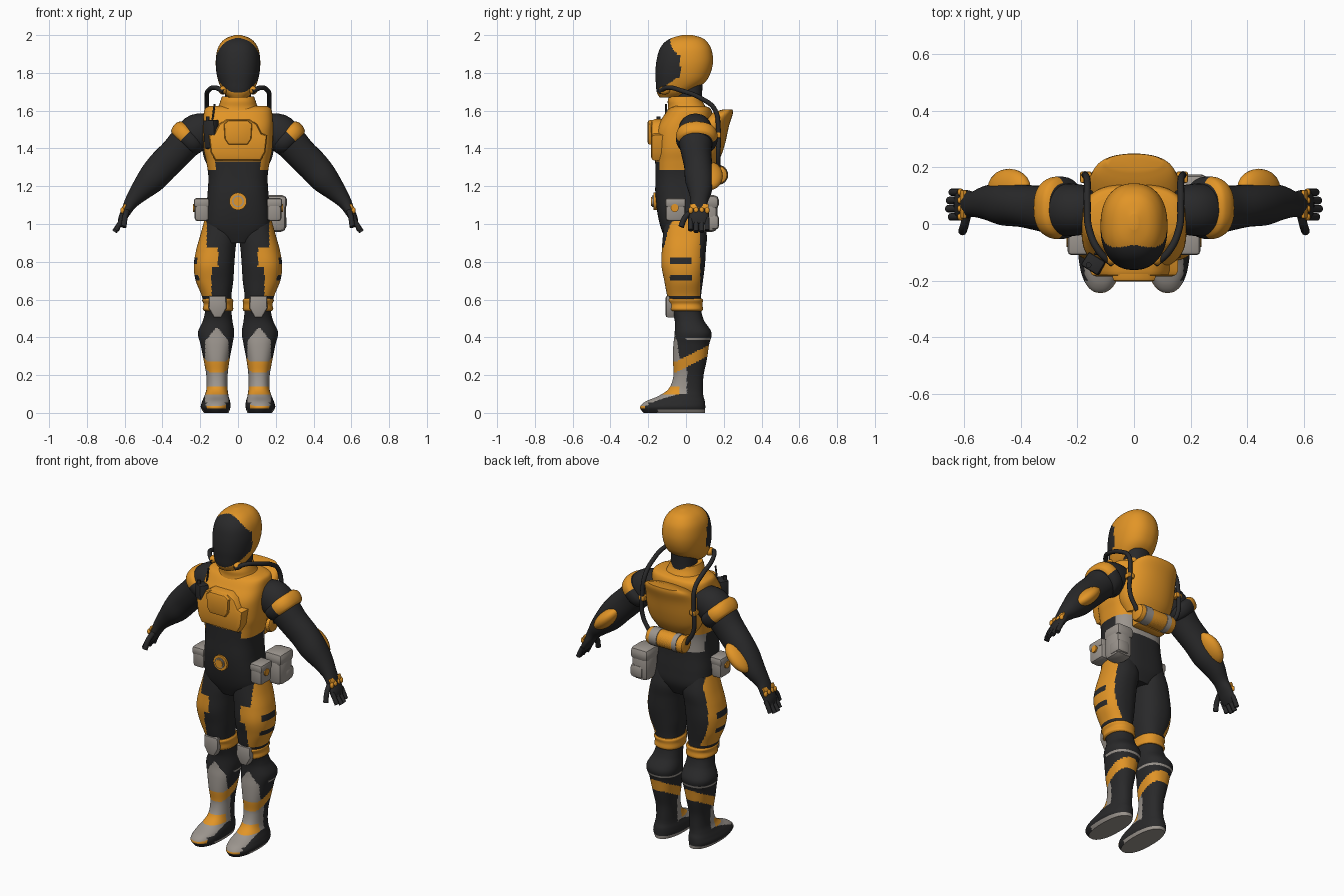
import bpy, bmesh, math
from mathutils import Matrix, Vector, Euler

if "Cube" in bpy.data.objects:
    bpy.data.objects.remove(bpy.data.objects["Cube"])

YEL, BLK, GRY = 0, 1, 2
mats = []
for nm, col in (("amber armour", (0.76, 0.30, 0.020)), ("charcoal cloth", (0.022, 0.022, 0.023)),
                ("warm grey", (0.33, 0.30, 0.27))):
    m = bpy.data.materials.new(nm)
    m.diffuse_color = (*col, 1)
    m.use_nodes = True
    m.node_tree.nodes["Principled BSDF"].inputs["Base Color"].default_value = m.diffuse_color
    mats.append(m)


def finish(name, bm, mat=0, rule=None, angle=40):
    """Turn a bmesh into a coloured, smooth shaded object."""
    bmesh.ops.recalc_face_normals(bm, faces=bm.faces)
    bm.normal_update()
    for f in bm.faces:
        f.material_index = rule(f.calc_center_median(), f.normal) if rule else mat
    me = bpy.data.meshes.new(name)
    bm.to_mesh(me)
    bm.free()
    for m in mats:
        me.materials.append(m)
    me.shade_smooth()
    me.set_sharp_from_angle(angle=math.radians(angle))
    ob = bpy.data.objects.new(name, me)
    bpy.context.collection.objects.link(ob)
    return ob


def mirror(ob):
    """Mirrored copy on the other side of x = 0."""
    c = ob.copy()
    c.data = ob.data.copy()
    c.name = ob.name + "_mirrored"
    c.data.transform(Matrix.Scale(-1, 4, (1, 0, 0)))
    c.data.flip_normals()
    bpy.context.collection.objects.link(c)


def loft(name, rings, mat=0, rule=None, n=32, steps=4, p=2.3, flat=True):
    """Skin rings (x, y, z, rx, ry); flat rings are level, others follow the path in xz."""
    R = [Vector(r) for r in rings]
    fine = []
    for i in range(len(R) - 1):
        a, b, c, d = R[max(i - 1, 0)], R[i], R[i + 1], R[min(i + 2, len(R) - 1)]
        for k in range(steps):
            t = k / steps
            fine.append(0.5 * (2 * b + (c - a) * t + (2 * a - 5 * b + 4 * c - d) * t * t
                               + (3 * b - a - 3 * c + d) * t ** 3))
    fine.append(R[-1])
    bm = bmesh.new()
    loops = []
    for i, r in enumerate(fine):
        d = fine[min(i + 1, len(fine) - 1)] - fine[max(i - 1, 0)]
        v = Vector((1, 0, 0)) if flat else Vector((d[2], 0, -d[0])).normalized()
        loop = []
        for k in range(n):
            a = 2 * math.pi * k / n
            c, s = math.cos(a), math.sin(a)
            c, s = math.copysign(abs(c) ** (2 / p), c), math.copysign(abs(s) ** (2 / p), s)
            loop.append(bm.verts.new(Vector(r[:3]) + v * r[3] * c + Vector((0, r[4] * s, 0))))
        loops.append(loop)
    for A, B in zip(loops, loops[1:]):
        for k in range(n):
            bm.faces.new((A[k], A[(k + 1) % n], B[(k + 1) % n], B[k]))
    bm.faces.new(loops[0])
    bm.faces.new(loops[-1])
    return finish(name, bm, mat, rule)


def span(z, x0, x1, y0, y1):
    """Ring from its limits."""
    return ((x0 + x1) / 2, (y0 + y1) / 2, z, (x1 - x0) / 2, (y1 - y0) / 2)


def prim(name, kind, loc, size, mat=0, rot=(0, 0, 0), bevel=0, rule=None):
    bm = bmesh.new()
    M = Matrix.LocRotScale(Vector(loc), Euler([math.radians(a) for a in rot]), None)
    if kind == "box":
        bmesh.ops.create_cube(bm, size=1)
    elif kind == "ball":
        bmesh.ops.create_uvsphere(bm, u_segments=20, v_segments=12, radius=0.5)
    else:
        bmesh.ops.create_cone(bm, cap_ends=True, segments=24, radius1=0.5, radius2=0.5, depth=1)
    bm.transform(Matrix.Diagonal((*size, 1)))
    if bevel:
        bmesh.ops.bevel(bm, geom=bm.edges[:], offset=bevel, segments=2, affect='EDGES', profile=0.5)
    bm.transform(M)
    return finish(name, bm, mat, rule)


def plate(name, half, y0, y1, mat=0, cx=0, bevel=0.012):
    """Symmetric front plate from the right half of its xz outline, top to bottom."""
    pts = half + [(-x, z) for x, z in reversed(half)]
    bm = bmesh.new()
    f = bm.faces.new([bm.verts.new((cx + x, y0, z)) for x, z in pts])
    ext = bmesh.ops.extrude_face_region(bm, geom=[f])["geom"]
    front = [g for g in ext if isinstance(g, bmesh.types.BMVert)]
    bmesh.ops.translate(bm, verts=front, vec=(0, y1 - y0, 0))
    edges = [e for e in bm.edges if all(v in front for v in e.verts)]
    bmesh.ops.bevel(bm, geom=edges, offset=bevel, segments=2, affect='EDGES', profile=0.5)
    return finish(name, bm, mat)


def tube(name, pts, r, mat=BLK):
    cu = bpy.data.curves.new(name, 'CURVE')
    cu.dimensions, cu.bevel_depth, cu.bevel_resolution, cu.use_fill_caps = '3D', r, 3, True
    sp = cu.splines.new('BEZIER')
    sp.bezier_points.add(len(pts) - 1)
    for b, q in zip(sp.bezier_points, pts):
        b.co, b.handle_left_type, b.handle_right_type = q, 'AUTO', 'AUTO'
    tmp = bpy.data.objects.new(name, cu)
    bm = bmesh.new()
    bpy.context.collection.objects.link(tmp)
    bm.from_mesh(tmp.evaluated_get(bpy.context.evaluated_depsgraph_get()).to_mesh())
    bpy.data.objects.remove(tmp)
    return finish(name, bm, mat)


# Helmet with visor, neck and collar
visor = lambda c, n: BLK if c.y < -0.03 and ((c.z - 1.84) / .145) ** 2 + (c.x / .122) ** 2 < 1 else YEL
loft("helmet", [span(z, -w, w, a, b) for z, w, a, b in (
    (1.67, .05, -.14, -.03), (1.70, .08, -.155, .03), (1.75, .102, -.16, .10), (1.80, .114, -.162, .13),
    (1.86, .118, -.157, .143), (1.92, .110, -.142, .136), (1.96, .09, -.115, .115),
    (1.985, .06, -.075, .085), (2.0, .015, -.02, .035))], rule=visor, n=96, steps=9)
loft("neck", [(0, .015, 1.56, .08, .08), (0, .015, 1.66, .07, .07), (0, .02, 1.78, .07, .07)], BLK)
loft("collar", [(0, .01, 1.59, .13, .11), (0, .005, 1.62, .105, .10), (0, -.005, 1.65, .094, .092),
                (0, -.005, 1.675, .085, .085)])


# Torso: vest above, suit below, grey band at the back of the waist
def torso_rule(c, n):
    if c.z > (1.33 if c.y < -.1 and abs(c.x) < .12 else 1.285):
        return YEL
    return GRY if c.z > 1.18 and c.y > .03 else BLK


loft("torso", [(0, -.01, .90, .08, .09), (0, -.01, .97, .165, .12), (0, -.02, 1.05, .172, .13),
               (0, -.03, 1.15, .162, .132), (0, -.03, 1.25, .157, .132), (0, -.025, 1.33, .168, .138),
               (0, -.02, 1.40, .182, .145), (0, -.015, 1.50, .185, .145), (0, .01, 1.57, .183, .13),
               (0, .02, 1.61, .175, .11), (0, .02, 1.625, .15, .08)], rule=torso_rule, n=64, steps=7, p=2.8)
plate("chest_plate", [(.06, 1.555), (.10, 1.53), (.125, 1.48), (.155, 1.47), (.145, 1.38), (.12, 1.335)],
      -.10, -.185, bevel=.02)
plate("chest_centre", [(.05, 1.55), (.075, 1.53), (.07, 1.45), (.05, 1.42)], -.15, -.203)
buckle = (("buckle_rim", .092, -.162, YEL), ("buckle_face", .062, -.169, GRY), ("buckle_stud", .048, -.174, YEL))
for nm, d, y, m in buckle:
    prim(nm, "cyl", (0, y, 1.12), (d, d, .02), m, (90, 0, 0))

# Backpack and gas bottle
loft("backpack", [span(z, -w, w, a, b) for z, w, a, b in (
    (1.30, .12, .02, .15), (1.36, .16, .0, .185), (1.43, .172, .0, .208), (1.52, .165, .03, .228),
    (1.58, .14, .12, .247), (1.605, .10, .19, .247))], p=2.1, n=40)
prim("gas_bottle", "cyl", (0, .17, 1.26), (.10, .10, .25), rot=(0, 90, 0), bevel=.015)
for x, w in ((-.07, .03), (.07, .05)):
    prim("bottle_band", "cyl", (x, .17, 1.26), (.107, .107, w), GRY, (0, 90, 0))
prim("bottle_cradle", "box", (0, .125, 1.25), (.2, .06, .09), YEL, bevel=.015)

# Breathing hoses with fittings
mirror(tube("hose", [(.075, -.14, 1.70), (.12, -.10, 1.722), (.158, -.02, 1.705), (.165, .08, 1.665),
                     (.165, .15, 1.61), (.172, .172, 1.50), (.17, .17, 1.36), (.12, .17, 1.27)], .0125))
mirror(prim("hose_fitting", "ball", (.08, -.115, 1.708), (.045, .06, .045)))
mirror(prim("hose_clip", "box", (.17, .165, 1.47), (.04, .04, .03), bevel=.006))

# Radio on the chest
prim("radio", "box", (-.14, -.142, 1.475), (.07, .055, .15), BLK, (0, -4, -32), .008)
prim("radio_aerial", "cyl", (-.13, -.105, 1.59), (.01, .01, .09), BLK, (0, 8, 0))
prim("radio_knob", "cyl", (-.16, -.145, 1.555), (.02, .02, .03), BLK)

# Belt pouches
mirror(prim("front_pouch", "box", (.192, -.055, 1.075), (.075, .105, .12), GRY, bevel=.016))
mirror(prim("pouch_flap", "box", (.193, -.055, 1.112), (.082, .11, .05), GRY, bevel=.014))
mirror(prim("pouch_stud", "cyl", (.231, -.06, 1.085), (.042, .042, .014), YEL, (0, 90, 0)))
prim("rear_pouch", "box", (.20, .105, 1.04), (.11, .125, .165), GRY, bevel=.03)
prim("rear_pouch_flap", "box", (.20, .107, 1.115), (.12, .135, .075), GRY, bevel=.026)
prim("rear_pouch_pocket", "box", (.215, .13, 1.01), (.085, .09, .08), GRY, bevel=.02)


# Legs and boots, one skin painted by rule
def leg_rule(c, n):
    x, y, z = c
    if z > .62:
        if x > .14 and -.085 < y < .03 and (abs(z - .805) < .017 or abs(z - .712) < .015):
            return BLK
        edge = .105 if .77 < z < .875 else .165 if z > .875 else .14
        return YEL if x > edge and y < .075 and z < 1.04 else BLK
    if z > .46:
        return BLK
    if z < .018:
        return GRY if y > -.15 else BLK
    if z < .055:
        if y < -.2 and n.z > .35 and z > .035:
            return GRY
        return YEL if y < -.2 and z > .025 and abs(x - .115) < .05 else BLK
    if z > .17 and abs(z - (.245 + .5 * max(0, y + .05))) < .028:
        return YEL
    if .095 < z < .14 and y < -.035:
        return YEL
    if abs(z - .39) < .005 and y > 0:
        return GRY
    return GRY if y < .005 and abs(x - .112) < .062 and z < .455 - 1.2 * abs(x - .112) else BLK


mirror(loft("leg", [span(*r) for r in (
    (0, .05, .18, -.225, .10), (.03, .04, .197, -.243, .102), (.06, .042, .19, -.215, .10),
    (.09, .05, .178, -.145, .092), (.13, .055, .167, -.09, .09), (.20, .055, .168, -.066, .093),
    (.28, .045, .182, -.07, .11), (.36, .03, .198, -.067, .122), (.425, .02, .212, -.06, .135),
    (.49, .03, .185, -.06, .095), (.55, .035, .175, -.08, .08), (.62, .035, .192, -.10, .08),
    (.70, .025, .224, -.115, .09), (.78, .02, .234, -.13, .10), (.86, .014, .222, -.128, .105),
    (.94, .006, .20, -.122, .11), (1.03, .02, .175, -.11, .09))], rule=leg_rule, n=96, steps=11, p=2.3))
mirror(loft("knee_band", [span(*r) for r in (
    (.54, .03, .178, -.085, .085), (.55, .025, .187, -.092, .09), (.575, .027, .182, -.095, .087),
    (.595, .025, .19, -.103, .09), (.605, .032, .185, -.10, .085))]))
mirror(plate("knee_pad", [(.045, .62), (.048, .555), (.02, .505)], -.05, -.108, GRY, .108))

# Arms, shoulder pads, forearm guards
mirror(loft("arm", [(.14, .05, 1.50, .08, .08), (.21, .05, 1.485, .10, .092), (.27, .05, 1.44, .09, .09),
                    (.33, .055, 1.375, .084, .08), (.40, .065, 1.305, .083, .075), (.46, .07, 1.235, .076, .075),
                    (.52, .075, 1.17, .055, .06), (.565, .07, 1.115, .037, .045), (.59, .07, 1.07, .027, .05),
                    (.612, .068, 1.03, .022, .052), (.625, .068, 1.0, .012, .045)], BLK, flat=False, p=2.1))
mirror(loft("shoulder_pad", [(.238, .055, 1.482, .085, .09), (.25, .057, 1.47, .098, .107), (.27, .057, 1.45, .10, .11),
                             (.288, .057, 1.432, .092, .10), (.295, .057, 1.425, .08, .085)],
            rule=lambda c, n: YEL if c.x + c.z > 1.735 else BLK, flat=False, p=2.4, n=48))
mirror(prim("forearm_guard", "ball", (.44, .125, 1.255), (.20, .14, .085), YEL, (0, 45, 0)))

# Hands
for i, y in enumerate((.112, .083, .054, .025)):
    tip = (.642, .652, .655, .645)[i]
    mirror(tube("finger", [(.612, y, 1.03), (.628, y, 1.0), (tip, y, .955 + abs(i - 1.5) * .008)], .0135))
    mirror(prim("knuckle", "ball", (.612, y, 1.072), (.022, .026, .034), YEL))
mirror(tube("thumb", [(.588, .035, 1.07), (.598, -.005, 1.035), (.605, -.026, .985)], .015))
mirror(prim("hand_plate", "box", (.602, .07, 1.092), (.014, .10, .03), YEL, (0, -25, 0), .004))
